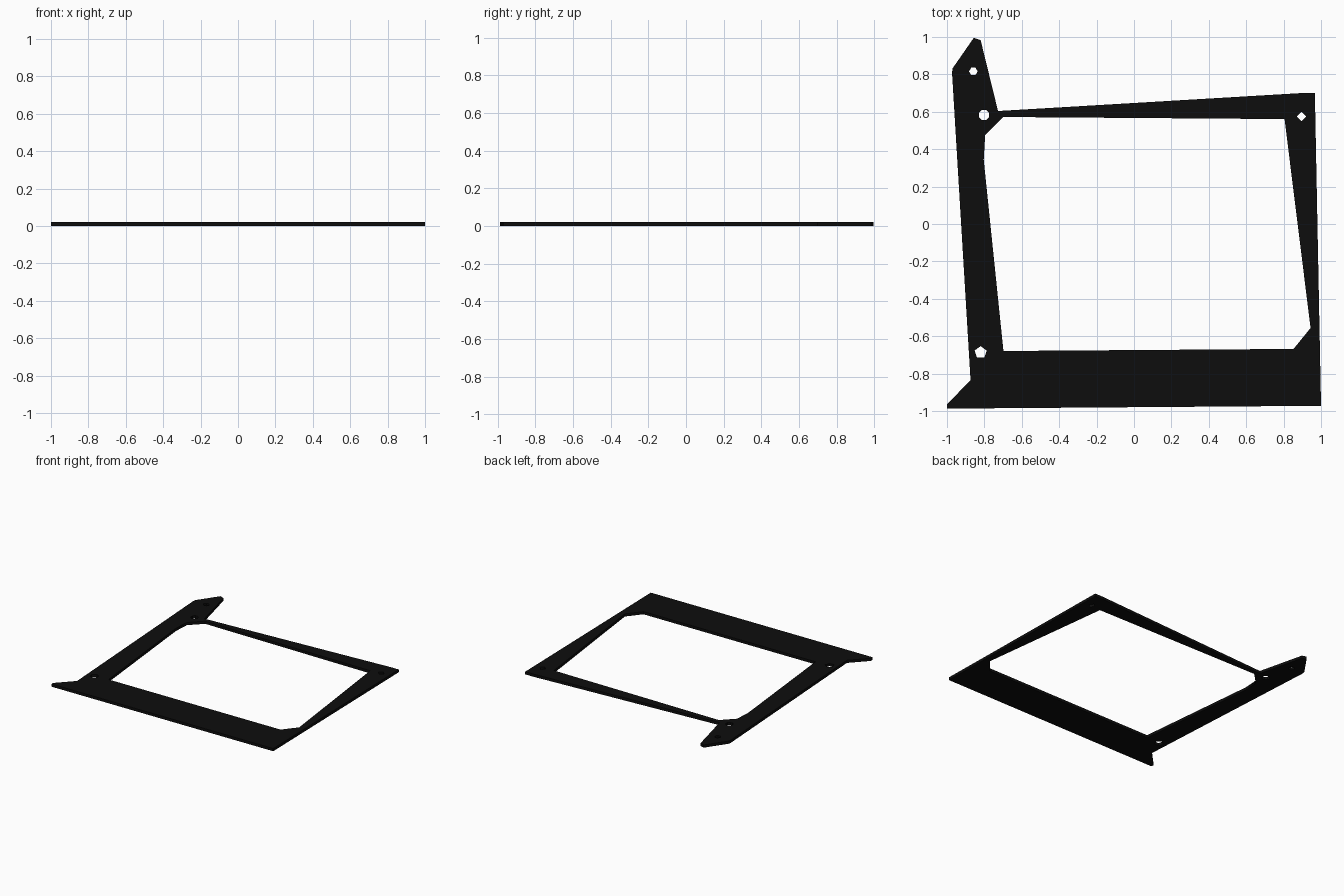
import bpy, bmesh
from math import cos, sin, pi, radians

if "Cube" in bpy.data.objects:
    bpy.data.objects.remove(bpy.data.objects["Cube"])

THICK = 0.022


def ring(x, y, r, sides, start=90):
    """Corner points of a small polygonal screw hole."""
    a0 = radians(start)
    return [(x + r * cos(a0 + 2 * pi * i / sides),
             y + r * sin(a0 + 2 * pi * i / sides)) for i in range(sides)]


# outer edge of the bracket, with the pointed ear at the back left
outer = [(-1.0, -0.987), (1.0, -0.972), (0.967, 0.70), (0.895, 0.70),
         (-0.727, 0.604), (-0.82, 0.983), (-0.857, 0.995),
         (-0.97, 0.832), (-0.973, 0.81), (-0.874, -0.834), (-1.0, -0.965)]

# window opening with two chamfered corners
window = [(-0.815, 0.455), (-0.698, 0.572), (0.805, 0.561),
          (0.944, -0.556), (0.853, -0.668), (-0.698, -0.679)]

# screw holes
holes = [ring(-0.859, 0.816, 0.023, 6, 0),
         ring(-0.802, 0.583, 0.029, 8, 22.5),
         ring(0.896, 0.575, 0.026, 4),
         ring(-0.82, -0.687, 0.034, 5)]

# flat filled profile, extruded to the plate thickness
curve = bpy.data.curves.new("frame_plate_profile", 'CURVE')
curve.dimensions = '2D'
curve.fill_mode = 'BOTH'
curve.extrude = THICK / 2
for loop in [outer, window] + holes:
    spline = curve.splines.new('POLY')
    spline.points.add(len(loop) - 1)
    for point, (x, y) in zip(spline.points, loop):
        point.co = (x, y, 0, 1)
    spline.use_cyclic_u = True

plate = bpy.data.objects.new("frame_plate", curve)
bpy.context.collection.objects.link(plate)
plate.location.z = THICK / 2
bpy.context.view_layer.objects.active = plate
plate.select_set(True)
bpy.ops.object.convert(target='MESH')
plate = bpy.context.object
plate.name = "frame_plate"

# weld caps to walls, keep flat faces
bm = bmesh.new()
bm.from_mesh(plate.data)
bmesh.ops.remove_doubles(bm, verts=bm.verts, dist=0.0001)
bmesh.ops.recalc_face_normals(bm, faces=bm.faces)
for face in bm.faces:
    face.smooth = False
bm.to_mesh(plate.data)
bm.free()

# black finish
black = bpy.data.materials.new("black_finish")
black.diffuse_color = (0.004, 0.004, 0.004, 1)
black.use_nodes = True
black.node_tree.nodes["Principled BSDF"].inputs["Base Color"].default_value = black.diffuse_color
plate.data.materials.clear()
plate.data.materials.append(black)
